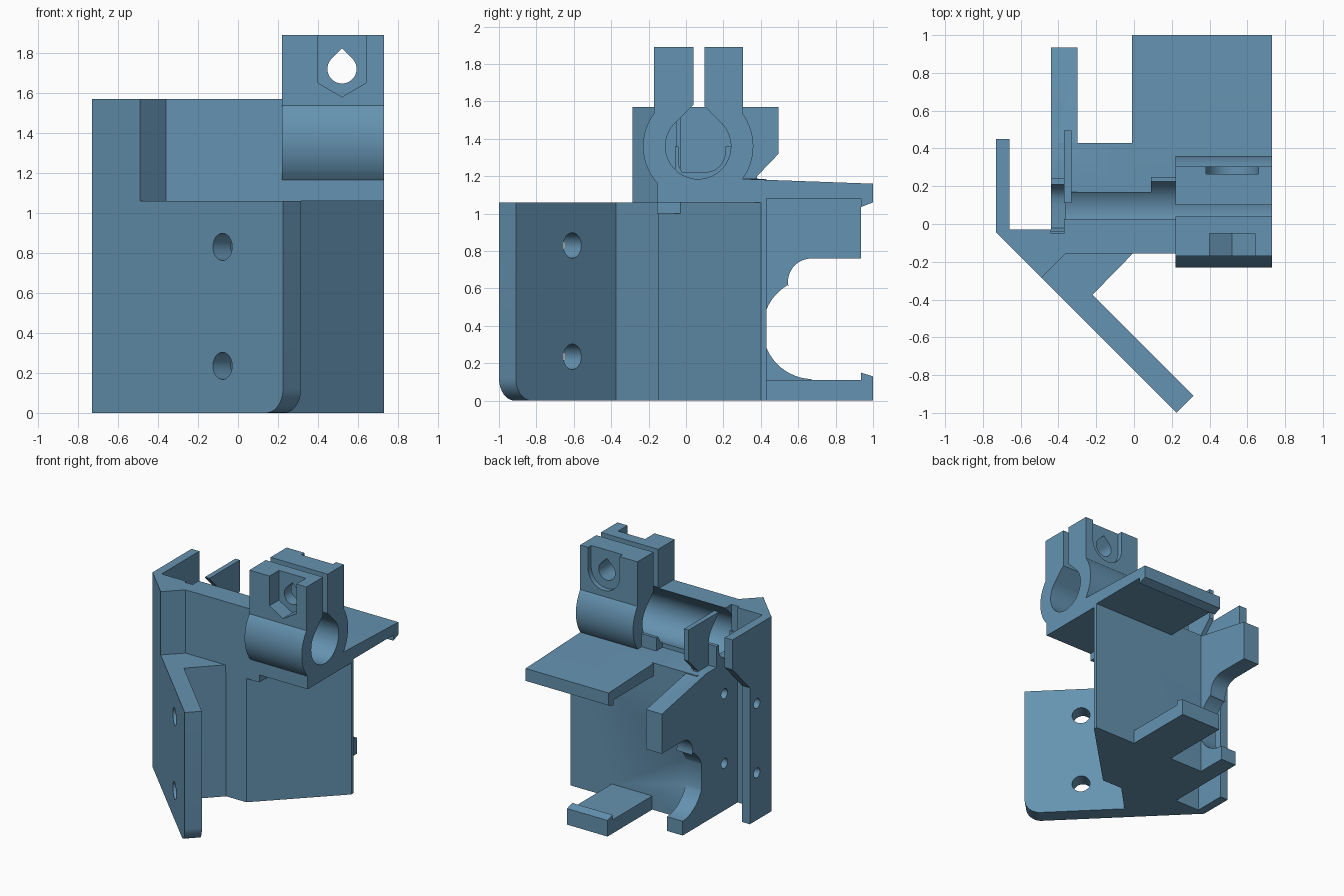
import bpy, bmesh, math
from mathutils import Vector

if "Cube" in bpy.data.objects:
    bpy.data.objects.remove(bpy.data.objects["Cube"])

blue = bpy.data.materials.new("steel_blue")
blue.diffuse_color = (0.13, 0.29, 0.44, 1)
blue.use_nodes = True
blue.node_tree.nodes["Principled BSDF"].inputs["Base Color"].default_value = blue.diffuse_color
X, Y, Z = Vector((1, 0, 0)), Vector((0, 1, 0)), Vector((0, 0, 1))


def prism(name, pts, origin, u, v, w):
    """Extrude a 2D outline (in axes u, v from origin) along vector w."""
    bm = bmesh.new()
    o = Vector(origin)
    face = bm.faces.new([bm.verts.new(o + u * a + v * b) for a, b in pts])
    ext = bmesh.ops.extrude_face_region(bm, geom=[face])
    bmesh.ops.translate(bm, vec=w, verts=[g for g in ext["geom"] if isinstance(g, bmesh.types.BMVert)])
    bmesh.ops.recalc_face_normals(bm, faces=bm.faces)
    me = bpy.data.meshes.new(name)
    bm.to_mesh(me)
    bm.free()
    me.materials.append(blue)
    ob = bpy.data.objects.new(name, me)
    bpy.context.collection.objects.link(ob)
    return ob


def along_x(name, x0, x1, pts):
    return prism(name, pts, (x0, 0, 0), Y, Z, X * (x1 - x0))


def along_y(name, y0, y1, pts):
    return prism(name, pts, (0, y0, 0), X, Z, Y * (y1 - y0))


def along_z(name, z0, z1, pts):
    return prism(name, pts, (0, 0, z0), X, Y, Z * (z1 - z0))


def rect(a0, a1, b0, b1):
    return [(a0, b0), (a1, b0), (a1, b1), (a0, b1)]


def arc(cx, cy, r, a0, a1, n):
    return [(cx + r * math.cos(math.radians(a0 + (a1 - a0) * i / n)),
             cy + r * math.sin(math.radians(a0 + (a1 - a0) * i / n))) for i in range(n + 1)]


def combine(target, others, op):
    """Apply boolean operations and remove the operands."""
    for other in others:
        mod = target.modifiers.new("bool", "BOOLEAN")
        mod.operation, mod.solver, mod.object = op, "EXACT", other
        bpy.context.view_layer.objects.active = target
        bpy.ops.object.modifier_apply(modifier=mod.name)
        bpy.data.objects.remove(other, do_unlink=True)
    return target


# Solid lower block with the slanted right front
bracket = along_z("carriage_bracket", 0, 1.06, [
    (-.73, -.045), (-.31, -.465), (-.22, -.375), (0, -.15), (.18, -.15), (.73, .4),
    (.73, .43), (-.44, .43), (-.44, -.03), (-.73, -.03)])

# Slanted mounting plate with a rounded lower corner and two holes
diag = Vector((-1, 1, 0)).normalized()
normal = Vector((1, 1, 0)).normalized()
plate = prism("mounting_plate",
              arc(.12, .12, .12, 180, 270, 10) + [(.8, 0), (.8, 1.06), (0, 1.06)],
              (.225, -1, 0), diag, Z, Vector((.09, .09, 0)))
combine(plate, [prism("hole", arc(0, 0, .068, 0, 345, 23), Vector((-.035, -.655, z)) - normal * .3,
                      diag, Z, normal * .6) for z in (.83, .235)], "DIFFERENCE")

# Upper left corner post and the side flange behind it
corner = along_z("corner_post", .9, 1.57, [
    (-.73, -.045), (-.49, -.285), (-.36, -.155), (-.36, -.05), (-.44, -.05),
    (-.44, -.03), (-.73, -.03)])
flange = along_x("side_flange", -.73, -.66, [
    (-.045, 0), (.23, 0), (.23, 1.1), (.45, 1.33), (.45, 1.57), (-.045, 1.57)])

# Left wall with the round motor cut-out
wall = along_x("left_wall", -.44, -.30,
               [(-.04, 0), (.67, 0)] + arc(.68, .385, .27, 268, 120, 24)
               + arc(.67, .635, .125, 195, 90, 10)
               + [(.935, .76), (.935, 1.08), (.37, 1.19), (-.04, 1.19)])

# Top shelf with hooked lip, its narrow left part, and the bottom shelf
top_shelf = along_x("top_shelf", -.01, .73, [
    (-.155, 1.06), (.43, 1.06), (.43, 1.08), (.935, 1.08), (.935, 1.035), (1, 1.06),
    (1, 1.16), (.31, 1.185), (-.155, 1.185)])
deck = along_x("deck", -.4, 0, rect(-.155, .43, 1.0, 1.185))
low_shelf = along_x("bottom_shelf", 0, .36, [
    (.4, 0), (1, 0), (1, .13), (.935, .15), (.935, .11), (.4, .11)])

# Rod saddle wall, small ledge and upright retaining tab
saddle = along_x("rod_saddle", -.37, .3, [
    (-.155, 1.0), (.17, 1.0), (.17, 1.36), (.04, 1.36), (.04, 1.57), (-.155, 1.57)])
ledge = along_x("ledge", .09, .25, rect(.1, .25, 1.06, 1.29))
tab = along_x("retaining_tab", -.37, -.33, [
    (.11, 1.57), (.11, 1.1), (.38, 1.1), (.38, 1.2), (.495, 1.32), (.495, 1.57)])

# Clamp: round barrel, base and two ears
barrel = along_x("clamp_barrel", .22, .73, arc(.065, 1.36, .295, 0, 354.375, 63))
base = along_x("clamp_base", .22, .73, rect(-.155, .3, 1.06, 1.185))
ears = along_x("clamp_ears", .22, .73, rect(-.17, .305, 1.4, 1.89))

combine(bracket, [plate, corner, flange, wall, top_shelf, deck, low_shelf,
                  saddle, ledge, tab, barrel, base, ears], "UNION")

# Teardrop rod bore that opens into the clamp slot
bore = along_x("rod_bore", -.37, .8,
               [(.04, 2), (.04, 1.583)] + arc(.065, 1.36, .175, 135, 405, 40)
               + [(.10, 1.574), (.10, 2)])
# Rod end stop beside the left wall
stop = along_x("rod_stop", -.44, -.36, rect(-.06, .24, 1.1, 1.36))
stop_cut = along_x("stop_cut", -.5, -.3, [(-.04, 1.6), (-.04, 1.26), (-.02, 1.22), (.1, 1.22)]
                   + arc(.1, 1.33, .11, 290, 360, 6) + [(.21, 1.6)])
combine(stop, [stop_cut], "DIFFERENCE")

# Clamp bolt hole, nut trap and washer recess
cx, cz = .52, 1.72
bolt = along_y("bolt_hole", -.5, .6, arc(cx, cz, .073, 135, 405, 24) + [(cx, cz + .103)])
nut = along_y("nut_trap", -.3, -.05, [
    (.4, 2), (.4, 1.65), (.52, 1.58), (.64, 1.65), (.64, 2)])
washer = along_y("washer_recess", .265, .5,
                 [(.38, 2)] + arc(cx, cz, .14, 180, 360, 20) + [(.66, 2)])
# Cross holes through flange and left wall
cross = [along_x("cross_hole", -.8, -.2, arc(.14, z, .04, 0, 342, 19)) for z in (.94, .38)]

combine(bracket, [bore, bolt, nut, washer], "DIFFERENCE")
combine(bracket, [stop], "UNION")
# Shallow holes only reach through the thin walls
combine(bracket, cross, "DIFFERENCE")

bpy.ops.object.select_all(action="DESELECT")
bracket.select_set(True)
bpy.context.view_layer.objects.active = bracket
bpy.ops.object.shade_smooth_by_angle(angle=math.radians(25))
